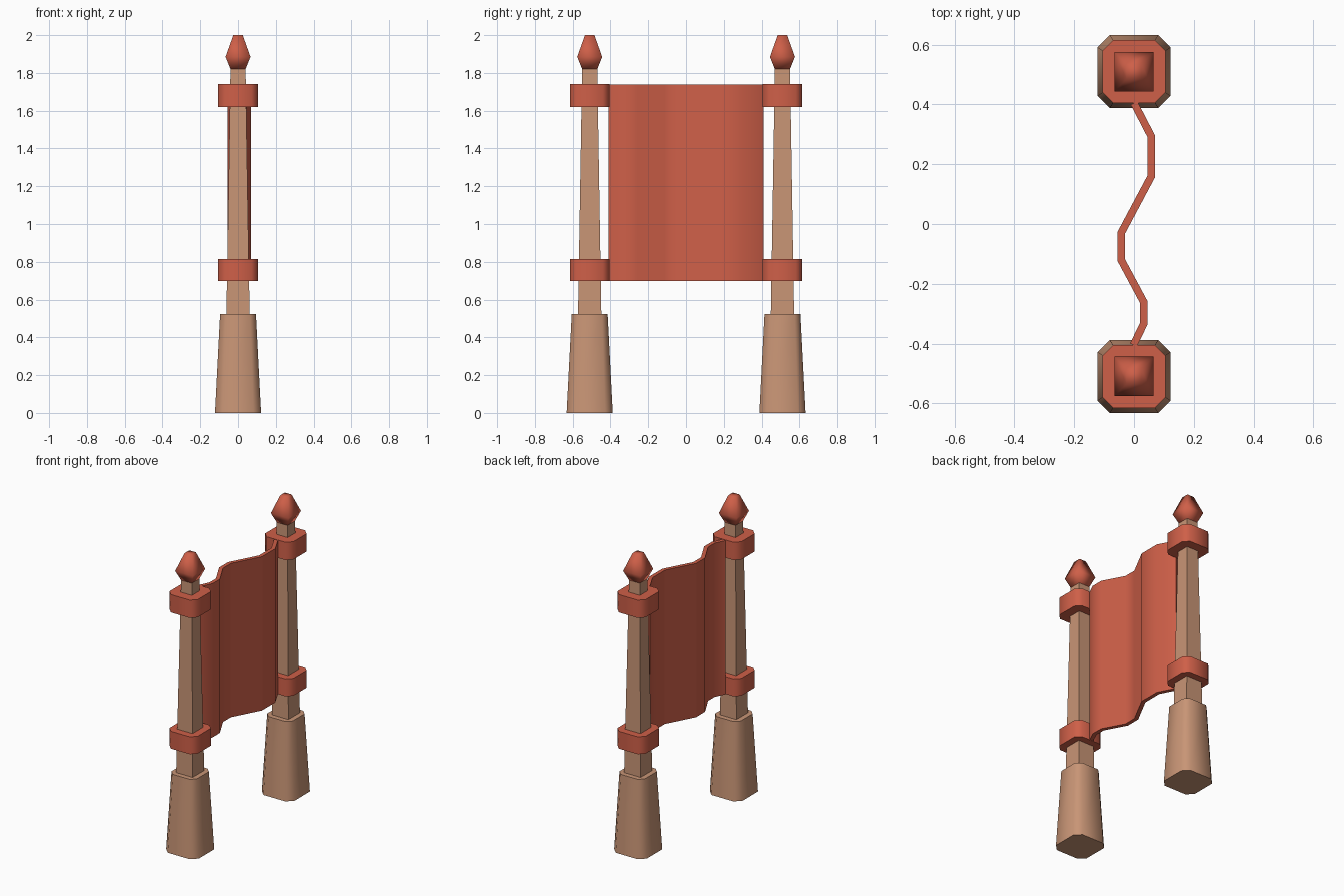
import bpy, bmesh, math

if "Cube" in bpy.data.objects:
    bpy.data.objects.remove(bpy.data.objects["Cube"])


def material(name, rgb):
    m = bpy.data.materials.new(name)
    m.diffuse_color = (*rgb, 1)
    m.use_nodes = True
    m.node_tree.nodes["Principled BSDF"].inputs["Base Color"].default_value = m.diffuse_color
    return m


wood = material("tan_wood", (0.58, 0.30, 0.18))
red = material("red_cloth", (0.62, 0.115, 0.065))


def finish(bm, name, mat, angle):
    bmesh.ops.recalc_face_normals(bm, faces=bm.faces)
    me = bpy.data.meshes.new(name)
    bm.to_mesh(me)
    bm.free()
    me.materials.append(mat)
    ob = bpy.data.objects.new(name, me)
    bpy.context.collection.objects.link(ob)
    if angle:
        bpy.ops.object.select_all(action='DESELECT')
        ob.select_set(True)
        bpy.context.view_layer.objects.active = ob
        bpy.ops.object.shade_smooth_by_angle(angle=math.radians(angle))
    return ob


def section(r, cut):
    """Square of half width r, with corners cut off by cut."""
    if not cut:
        return [(r, -r), (r, r), (-r, r), (-r, -r)]
    k = r - cut
    return [(r, -k), (r, k), (k, r), (-k, r), (-r, k), (-r, -k), (-k, -r), (k, -r)]


def stack(name, y, levels, cut, mat, angle=0):
    """Loft through (height, half width) levels; cut is a fraction of half width."""
    bm = bmesh.new()
    rings = [[bm.verts.new((px, y + py, z)) for px, py in section(r, r * cut)]
             for z, r in levels]
    n = len(rings[0])
    for a, b in zip(rings, rings[1:]):
        for i in range(n):
            j = (i + 1) % n
            bm.faces.new((a[i], a[j], b[j], b[i]))
    bm.faces.new(rings[0][::-1])
    bm.faces.new(rings[-1])
    return finish(bm, name, mat, angle)


# Two posts: footing, tapered pole, bands and finial
for side, y in (("near", -0.51), ("far", 0.51)):
    stack(side + "_footing", y, [(0, 0.122), (0.523, 0.095)], 0.33, wood, 50)
    stack(side + "_pole", y, [(0.5, 0.062), (1.83, 0.04)], 0, wood)
    stack(side + "_lower_band", y, [(0.698, 0.105), (0.815, 0.105)], 0.33, red, 50)
    stack(side + "_upper_band", y, [(1.62, 0.105), (1.74, 0.105)], 0.33, red, 50)
    stack(side + "_finial", y, [(1.82, 0.04), (1.885, 0.066), (2.0, 0.025)], 0, red, 120)

# Wavy banner hung between the posts
path = [(0, 0.405), (0.057, 0.295), (0.057, 0.158), (-0.043, -0.03),
        (-0.043, -0.12), (0.032, -0.26), (0.032, -0.335), (-0.002, -0.405)]
bm = bmesh.new()
low = [bm.verts.new((x, y, 0.698)) for x, y in path]
top = [bm.verts.new((x, y, 1.738)) for x, y in path]
for i in range(len(path) - 1):
    bm.faces.new((low[i], low[i + 1], top[i + 1], top[i]))
banner = finish(bm, "banner", red, 40)
mod = banner.modifiers.new("thickness", 'SOLIDIFY')
mod.thickness = 0.025
mod.offset = 0
mod.use_even_offset = True
bpy.context.view_layer.objects.active = banner
bpy.ops.object.modifier_apply(modifier=mod.name)
bpy.ops.object.shade_smooth_by_angle(angle=math.radians(40))
